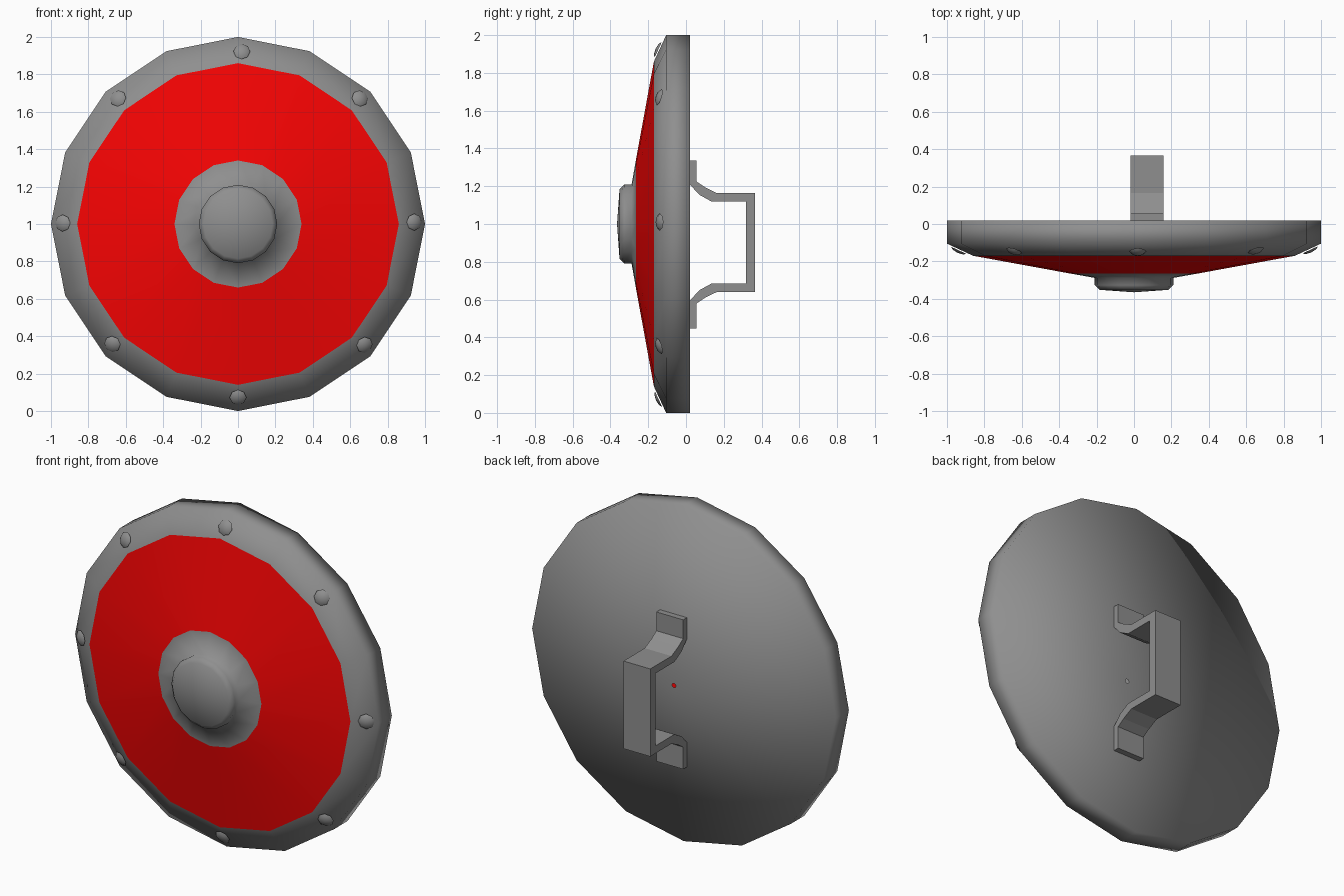
import bpy, bmesh, math
from mathutils import Matrix, Vector

if "Cube" in bpy.data.objects:
    bpy.data.objects.remove(bpy.data.objects["Cube"])


def paint(name, color):
    mat = bpy.data.materials.new(name)
    mat.diffuse_color = (*color, 1)
    mat.use_nodes = True
    mat.node_tree.nodes["Principled BSDF"].inputs["Base Color"].default_value = mat.diffuse_color
    return mat


steel = paint("dark_steel", (0.275, 0.275, 0.275))
red = paint("red_paint", (0.93, 0.001, 0.001))


def finish(name, bm, mat=steel, smooth=True):
    mesh = bpy.data.meshes.new(name)
    for f in bm.faces:
        f.smooth = smooth
    bm.to_mesh(mesh)
    bm.free()
    mesh.materials.append(mat)
    obj = bpy.data.objects.new(name, mesh)
    bpy.context.collection.objects.link(obj)


def lathe(name, profile, sides=16, matrix=Matrix.Translation((0, 0, 1)), mat=steel):
    """Turn (radius, y[, x offset, z offset]) rings around the y axis."""
    bm = bmesh.new()
    rings = []
    for r, y, *off in profile:
        ox, oz = off or (0, 0)
        if r == 0:
            rings.append([bm.verts.new(matrix @ Vector((0, y, 0)))] * sides)
            continue
        angles = [2 * math.pi * i / sides for i in range(sides)]
        rings.append([bm.verts.new(matrix @ Vector((ox + r * math.sin(a), y, oz + r * math.cos(a))))
                      for a in angles])
    for p, q in zip(rings, rings[1:]):
        for i in range(sides):
            k = (i + 1) % sides
            quad = [p[i], q[i], q[k], p[k]]
            bm.faces.new(list(dict.fromkeys(quad)))
    finish(name, bm, mat)


# Flat back with its tiny pinhole, side wall and sloped front rim
lathe("rim_and_back", [(0.012, 0.02, 0.065, -0.09), (1, 0.02), (1, -0.105), (0.86, -0.17)])

# Red conical front panel
lathe("front_panel", [(0.86, -0.17), (0.34, -0.265)], mat=red)

# Collar and raised central boss
lathe("boss", [(0.34, -0.265), (0.21, -0.288), (0.21, -0.327), (0.185, -0.352), (0, -0.365)])

# Slightly uneven rivets around the rim, tilted to its slope: (x, z)
rivets = [(0.02, 1.92), (0.65, 1.67), (0.94, 1.01), (0.675, 0.355),
          (0, 0.075), (-0.67, 0.36), (-0.935, 1.005), (-0.64, 1.67)]
for n, (x, z) in enumerate(rivets):
    a = math.atan2(x, z - 1)
    r = math.hypot(x, z - 1)
    y = -0.17 + (r - 0.86) * 0.065 / 0.14
    m = (Matrix.Translation((x, y, z)) @ Matrix.Rotation(a, 4, 'Y')
         @ Matrix.Rotation(math.radians(-25), 4, 'X'))
    lathe(f"rivet_{n + 1}", [(0.045, -0.006), (0.032, -0.016), (0, -0.021)], 8, m)

# Bent strap handle: half outline (y, z) mirrored about its middle height
outer = [(0.055, 1.337), (0.055, 1.225), (0.10, 1.195), (0.165, 1.163), (0.365, 1.163)]
inner = [(0.02, 1.337), (0.02, 1.21), (0.07, 1.155), (0.137, 1.118), (0.317, 1.118)]


def full(half):
    return half + [(y, 2 * 0.902 - z - (0.02 if z > 1.3 else 0)) for y, z in reversed(half)]


bm = bmesh.new()
rows = [[bm.verts.new((x, y, z)) for x, (y, z) in ((-0.02, o), (0.157, o), (0.157, i), (-0.02, i))]
        for o, i in zip(full(outer), full(inner))]
for p, q in zip(rows, rows[1:]):
    for i in range(4):
        k = (i + 1) % 4
        bm.faces.new((p[i], p[k], q[k], q[i]))
bm.faces.new(rows[0])
bm.faces.new(rows[-1])
bmesh.ops.recalc_face_normals(bm, faces=bm.faces)
finish("handle", bm, smooth=False)
